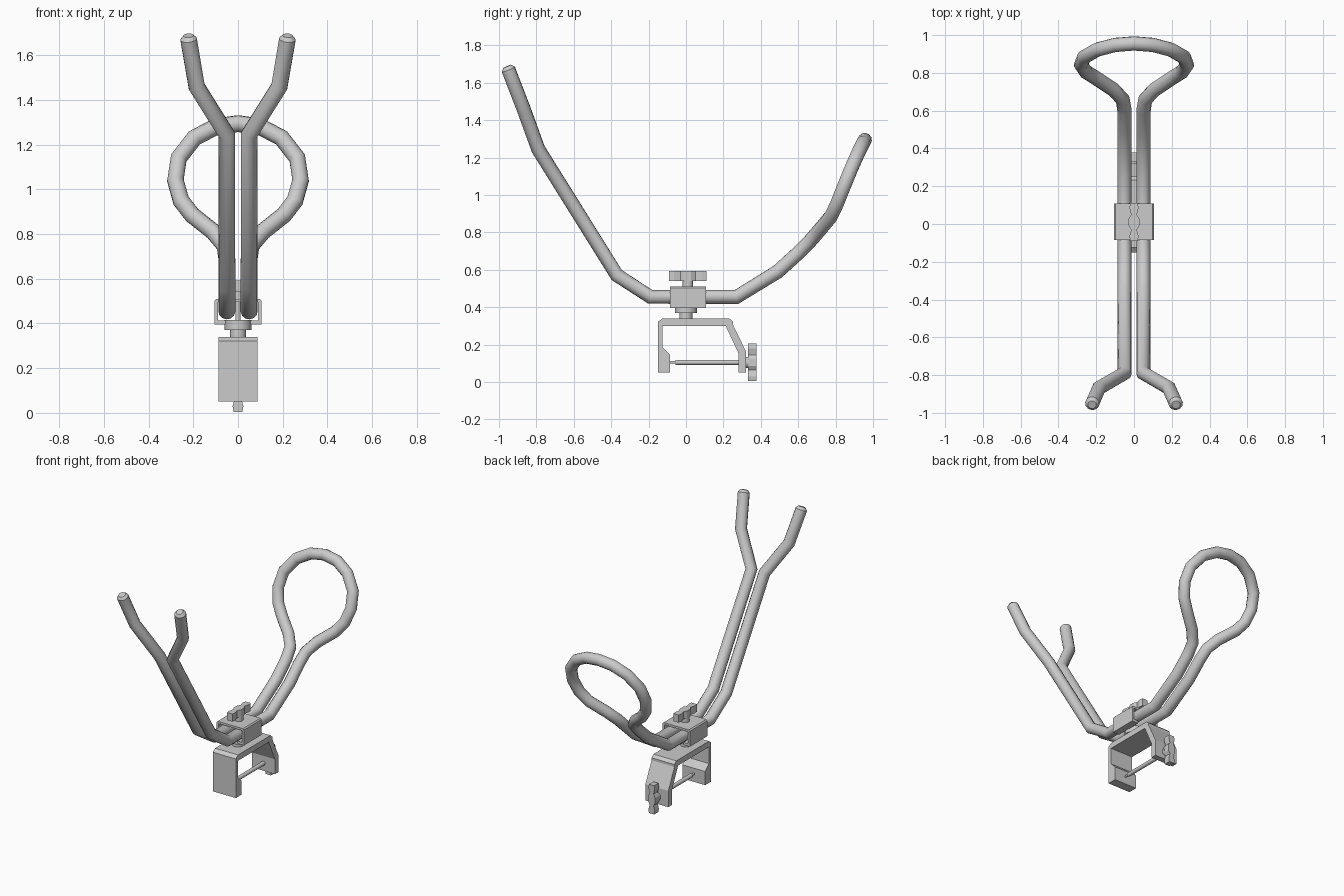
import bpy, bmesh
from mathutils import Vector, Matrix

if "Cube" in bpy.data.objects:
    bpy.data.objects.remove(bpy.data.objects["Cube"])


def smooth(obj, angle=0.6):
    bpy.ops.object.select_all(action='DESELECT')
    obj.select_set(True)
    bpy.context.view_layer.objects.active = obj
    bpy.ops.object.shade_smooth_by_angle(angle=angle)


def extrude_profile(name, pts, lo, hi, place):
    """Extrude a 2D outline from lo to hi; place(u, v, w) maps to xyz."""
    bm = bmesh.new()
    face = bm.faces.new([bm.verts.new(place(u, v, lo)) for u, v in pts])
    out = bmesh.ops.extrude_face_region(bm, geom=[face])
    move = Vector(place(0, 0, hi)) - Vector(place(0, 0, lo))
    bmesh.ops.translate(bm, vec=move, verts=[v for v in out['geom'] if isinstance(v, bmesh.types.BMVert)])
    bmesh.ops.recalc_face_normals(bm, faces=bm.faces)
    mesh = bpy.data.meshes.new(name)
    bm.to_mesh(mesh)
    bm.free()
    obj = bpy.data.objects.new(name, mesh)
    bpy.context.collection.objects.link(obj)
    return obj


def rod(name, a, b, r, sides=16):
    a, b = Vector(a), Vector(b)
    bpy.ops.mesh.primitive_cylinder_add(vertices=sides, radius=r, depth=(b - a).length)
    obj = bpy.context.object
    obj.name = name
    rot = (b - a).to_track_quat('Z', 'Y').to_matrix().to_4x4()
    obj.matrix_world = Matrix.Translation((a + b) / 2) @ rot
    smooth(obj)
    return obj


# bent holder rod: right half from prong tip to loop top, then mirrored
half = [(.222, -.957, 1.688, .6), (.221, -.95, 1.672, 1), (.185, -.868, 1.46, 1),
        (.05, -.79, 1.245, 1), (.05, -.37, .572, 1), (.05, -.19, .455, 1),
        (.05, .27, .455, 1), (.05, .49, .59, 1), (.05, .60, .69, 1), (.06, .66, .75, 1),
        (.11, .712, .81, 1), (.205, .775, .885, 1), (.255, .806, .95, 1),
        (.28, .842, 1.04, 1), (.265, .883, 1.14, 1), (.195, .923, 1.23, 1),
        (.10, .948, 1.28, 1), (0, .956, 1.294, 1)]
path = half + [(-x, y, z, r) for x, y, z, r in reversed(half[:-1])]
curve = bpy.data.curves.new("holder_rod", 'CURVE')
curve.dimensions = '3D'
curve.bevel_depth = .038
curve.bevel_resolution = 4
curve.use_fill_caps = True
spline = curve.splines.new('POLY')
spline.points.add(len(path) - 1)
for p, (x, y, z, r) in zip(spline.points, path):
    p.co = (x, y, z, 1)
    p.radius = r
holder = bpy.data.objects.new("holder_rod", curve)
bpy.context.collection.objects.link(holder)
bpy.ops.object.select_all(action='DESELECT')
holder.select_set(True)
bpy.context.view_layer.objects.active = holder
bpy.ops.object.convert(target='MESH')
smooth(bpy.context.object)

# sheet channel that grips the rods, open at front and back
side = [(.055, .395), (.105, .395), (.105, .502), (.097, .51)]
inner = [(.09, .495), (.09, .413), (.055, .413)]
channel = side + [(-x, z) for x, z in reversed(side)]
channel += [(-x, z) for x, z in reversed(inner)] + inner
extrude_profile("rod_channel", channel, -.085, .108, lambda u, v, w: (u, w, v))

# lower washer and pivot stem through the channel
rod("pivot_washer", (0, 0, .37), (0, 0, .415), .06)
rod("pivot_neck", (0, 0, .33), (0, 0, .38), .036)
rod("pivot_bolt", (0, 0, .37), (0, 0, .52), .012)
rod("top_collar", (0, .01, .50), (0, .01, .55), .028)

# wing knobs with a wider hub
wing = [(0.02, -.10), (.024, -.075), (.015, -.04), (.028, -.018),
        (.028, .018), (.015, .04), (.024, .075), (.02, .10)]
wing += [(-x, y) for x, y in reversed(wing)]
extrude_profile("top_wing_knob", wing, .54, .593, lambda u, v, w: (u, v + .01, w))
extrude_profile("screw_wing_knob", wing, .332, .378, lambda u, v, w: (u, w, v + .105))

# C-shaped table clamp
frame = [(-.15, .05), (-.15, .322), (-.125, .34), (.232, .34), (.252, .322), (.252, .305),
         (.32, .165), (.32, .052), (.28, .052), (.28, .155), (.212, .30), (-.125, .30),
         (-.125, .185), (-.085, .145), (-.085, .05)]
extrude_profile("table_clamp", frame, -.088, .088, lambda u, v, w: (w, u, v))

# clamping screw
rod("clamp_screw", (0, -.055, .105), (0, .34, .105), .014, 12)
rod("screw_tip", (0, -.088, .105), (0, -.05, .105), .007, 12)
rod("screw_collar", (0, .30, .105), (0, .337, .105), .03)
